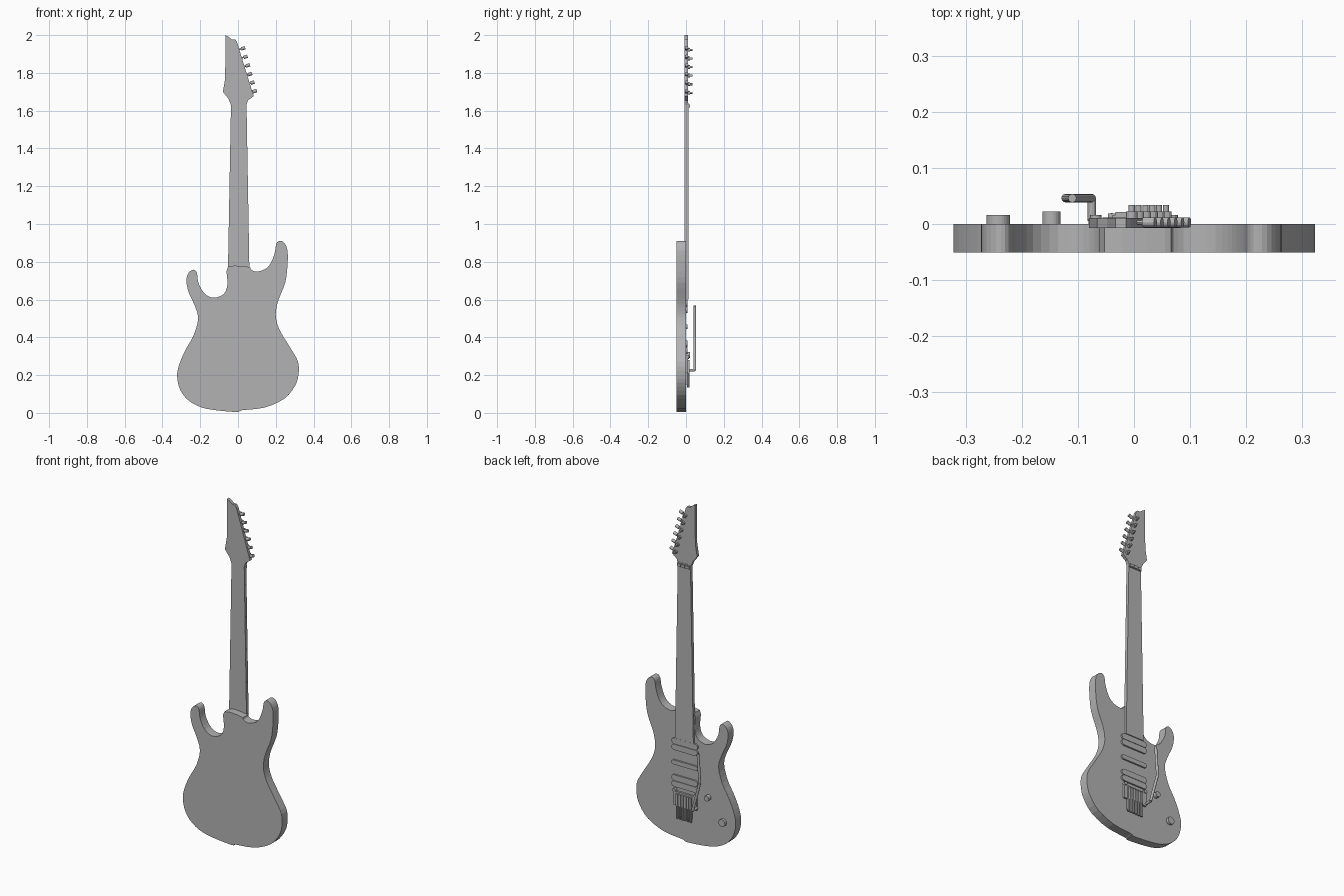
import bpy, bmesh, math
from mathutils import Vector

cube = bpy.data.objects.get("Cube")
if cube:
    bpy.data.objects.remove(cube)

GREY = (0.45, 0.45, 0.45, 1)
grey = bpy.data.materials.new("plain grey")
grey.use_nodes = True
grey.diffuse_color = GREY
grey.node_tree.nodes["Principled BSDF"].inputs["Base Color"].default_value = GREY


def finish(name, bm):
    bmesh.ops.recalc_face_normals(bm, faces=bm.faces)
    mesh = bpy.data.meshes.new(name)
    bm.to_mesh(mesh)
    bm.free()
    mesh.materials.append(grey)
    obj = bpy.data.objects.new(name, mesh)
    bpy.context.collection.objects.link(obj)
    return obj


def plate(name, outline, y0, y1):
    """Extrude an x-z outline from depth y0 to y1."""
    bm = bmesh.new()
    face = bm.faces.new([bm.verts.new((x, y0, z)) for x, z in outline])
    out = bmesh.ops.extrude_face_region(bm, geom=[face])
    verts = [v for v in out["geom"] if isinstance(v, bmesh.types.BMVert)]
    bmesh.ops.translate(bm, verts=verts, vec=(0, y1 - y0, 0))
    return finish(name, bm)


def block(name, x, z, w, h, y0, y1):
    a, b = w / 2, h / 2
    return plate(name, [(x - a, z - b), (x + a, z - b), (x + a, z + b), (x - a, z + b)], y0, y1)


def pill(name, x, z, w, h, y0, y1, steps=8):
    """Bar with round ends, lying across the body."""
    r, pts = h / 2, []
    for side in (1, -1):
        for i in range(steps + 1):
            a = math.pi * (i / steps - 0.5)
            pts.append((x + side * (w / 2 - r + r * math.cos(a)), z + side * r * math.sin(a)))
    return plate(name, pts, y0, y1)


def rod(name, a, b, r, sides=12):
    """Cylinder between two points."""
    a, b = Vector(a), Vector(b)
    bm = bmesh.new()
    bmesh.ops.create_cone(bm, cap_ends=True, segments=sides, radius1=r, radius2=r, depth=(b - a).length)
    obj = finish(name, bm)
    obj.location = (a + b) / 2
    obj.rotation_euler = (b - a).to_track_quat("Z", "Y").to_euler()
    return obj


def smooth_loop(pts, steps=3):
    """Closed Catmull-Rom curve through the points."""
    p, out = [Vector(q) for q in pts], []
    for i in range(len(p)):
        a, b, c, d = (p[(i + k) % len(p)] for k in (-1, 0, 1, 2))
        for s in range(steps):
            t = s / steps
            out.append(0.5 * (2 * b + (c - a) * t + (2 * a - 5 * b + 4 * c - d) * t * t
                              + (3 * b - a - 3 * c + d) * t ** 3))
    return [tuple(v) for v in out]


# Body with two horns
body = [(0, .005), (.02, .014), (.14, .028), (.245, .075), (.3, .14), (.32, .2), (.318, .27),
        (.28, .34), (.225, .43), (.203, .49), (.201, .54), (.215, .6), (.25, .69), (.262, .78),
        (.262, .86), (.245, .9), (.22, .911), (.203, .895), (.195, .85), (.175, .795),
        (.145, .762), (.1, .748), (.07, .758), (.055, .773), (-.053, .773), (-.055, .69),
        (-.065, .645), (-.09, .62), (-.135, .61), (-.18, .635), (-.21, .69), (-.218, .742),
        (-.237, .758), (-.263, .74), (-.273, .7), (-.262, .64), (-.23, .57), (-.211, .5),
        (-.235, .41), (-.28, .33), (-.313, .25), (-.322, .19), (-.305, .12), (-.26, .064),
        (-.19, .028), (-.1, .012)]
plate("body", smooth_loop(body), -.051, 0)

# Neck and fretboard
plate("neck", [(-.053, .76), (.06, .76), (.045, 1.64), (-.037, 1.64)], -.007, .004)
plate("fretboard", [(-.056, .6), (.063, .6), (.045, 1.64), (-.037, 1.64)], .0, .012)

# Headstock
plate("headstock", [(-.037, 1.63), (.045, 1.63), (.053, 1.655), (.083, 1.677), (-.006, 1.965),
                    (-.014, 1.977), (-.033, 1.977), (-.048, 1.99), (-.066, 2), (-.068, 1.77),
                    (-.08, 1.7), (-.052, 1.665)], -.007, .011)

# Locking nut
block("nut", .004, 1.625, .084, .02, .01, .016)
for i in range(3):
    block("nut_clamp", .004 + (i - 1) * .027, 1.625, .02, .016, .015, .021)

# Six tuners along the slanted edge
for i in range(6):
    x, z = -.004 + i * .0122, 1.922 - i * .0455
    rod("tuner_base", (x, .008, z), (x, .022, z), .01)
    rod("tuner_post", (x, .02, z), (x, .034, z), .0055)
    rod("tuner_shaft", (x, .003, z), (x + .03, .003, z + .008), .004, 8)
    rod("tuner_button", (x + .021, .003, z + .005), (x + .042, .003, z + .012), .009)

# Pickups: twin coils at both ends, a single coil between
for z in (.563, .348):
    block("pickup_frame", .004, z, .13, .05, 0, .004)
    for side in (-1, 1):
        pill("pickup_coil", .004, z + side * .018, .17, .034, 0, .009)
pill("middle_pickup", .004, .456, .17, .026, 0, .009)

# Bridge plate, saddles and tail screws
block("bridge_plate", 0, .25, .15, .08, 0, .011)
block("bridge_tail", .004, .185, .095, .07, 0, .01)
for i in range(6):
    x = .004 + (i - 2.5) * .0175
    block("saddle", x, .245, .014, .07, .009, .019)
    rod("saddle_screw", (x, .013, .135), (x, .013, .22), .0065, 10)
for side in (-1, 1):
    rod("bridge_pivot", (side * .068, 0, .296), (side * .068, .016, .296), .01)

# Tremolo arm
points = [(-.075, .005, .226), (-.075, .046, .226), (-.122, .046, .4), (-.11, .046, .567)]
for a, b in zip(points, points[1:]):
    rod("tremolo_arm", a, b, .0075)

# Control knobs
for x, z, r, top in ((-.147, .306, .016, .022), (-.242, .185, .021, .016)):
    rod("control_knob", (x, -.002, z), (x, top, z), r, 24)
